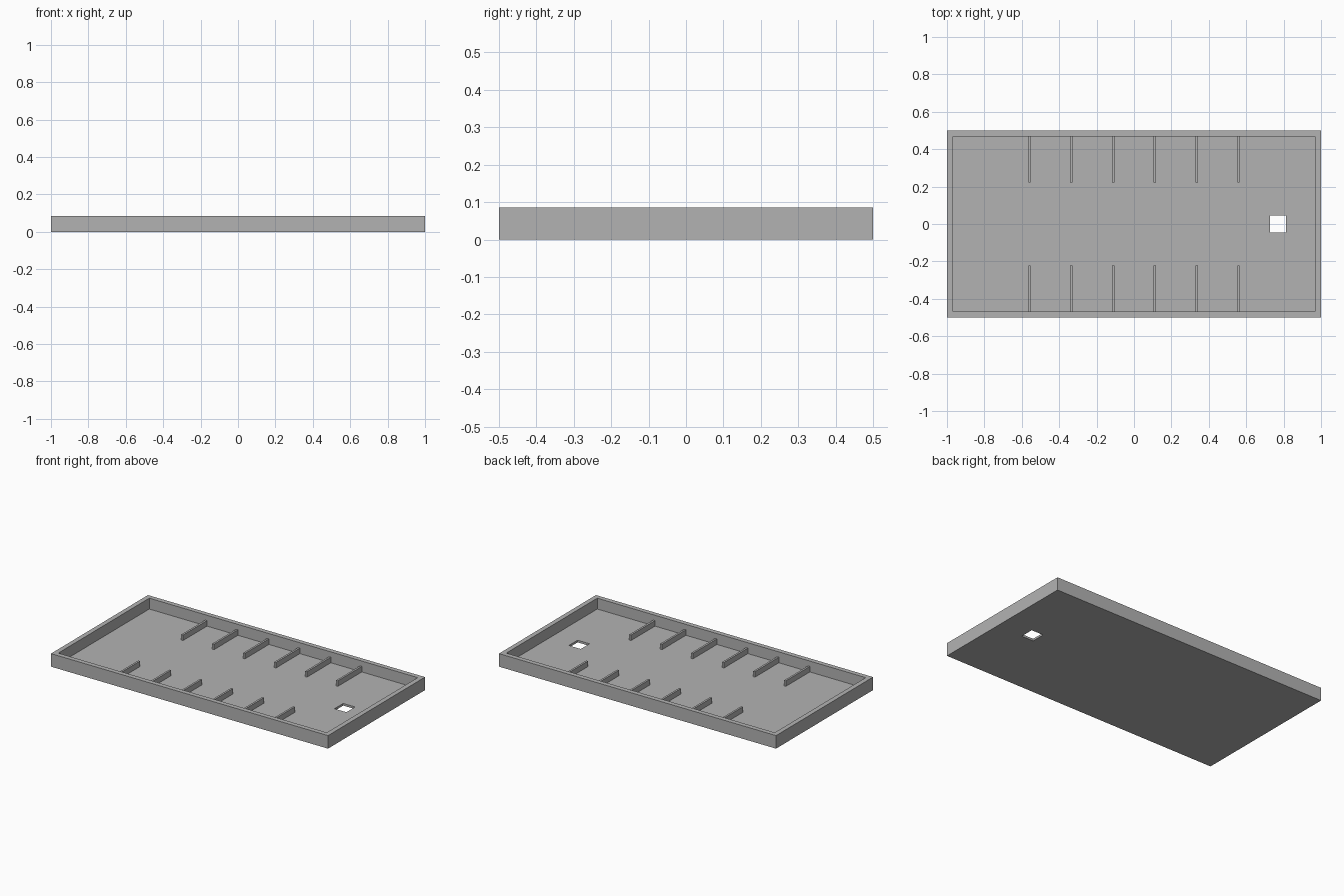
import bpy

default = bpy.data.objects.get("Cube")
if default:
    bpy.data.objects.remove(default, do_unlink=True)

LENGTH, WIDTH, HEIGHT = 2.0, 1.0, 0.085
WALL, FLOOR = 0.031, 0.014

grey = bpy.data.materials.new("plain grey")
grey.use_nodes = True
colour = (0.45, 0.45, 0.45, 1)
grey.diffuse_color = colour
grey.node_tree.nodes["Principled BSDF"].inputs["Base Color"].default_value = colour


def box(name, low, high):
    """Axis-aligned box between two corners."""
    centre = [(a + b) / 2 for a, b in zip(low, high)]
    bpy.ops.mesh.primitive_cube_add(size=1, location=centre)
    obj = bpy.context.object
    obj.name = name
    obj.scale = [b - a for a, b in zip(low, high)]
    bpy.ops.object.transform_apply(location=True, rotation=False, scale=True)
    obj.data.materials.append(grey)
    return obj


def cut(target, cutter):
    """Subtract the cutter from the target and discard it."""
    cutter.hide_render = True
    mod = target.modifiers.new("cut", "BOOLEAN")
    mod.operation, mod.solver, mod.object = "DIFFERENCE", "EXACT", cutter
    bpy.context.view_layer.objects.active = target
    bpy.ops.object.modifier_apply(modifier=mod.name)
    bpy.data.objects.remove(cutter, do_unlink=True)


# Tray: solid slab, hollowed from above, with a square hole through the floor
x, y = LENGTH / 2, WIDTH / 2
inner_x, inner_y = x - WALL, y - WALL
tray = box("tray", (-x, -y, 0), (x, y, HEIGHT))
cut(tray, box("hollow_cutter", (-inner_x, -inner_y, FLOOR), (inner_x, inner_y, 1)))
cut(tray, box("hole_cutter", (0.728, -0.045, -1), (0.814, 0.045, 1)))

# Ribs: six low dividers along each long wall
RIB_THICK, RIB_TOP, RIB_END = 0.013, 0.05, 0.222
for side, sign in (("front", -1), ("back", 1)):
    for i in range(6):
        cx = (i - 2.5) * 0.2235
        ends = sorted((sign * RIB_END, sign * (inner_y + 0.005)))
        box(f"{side}_rib_{i + 1}",
            (cx - RIB_THICK / 2, ends[0], FLOOR - 0.004),
            (cx + RIB_THICK / 2, ends[1], RIB_TOP))
